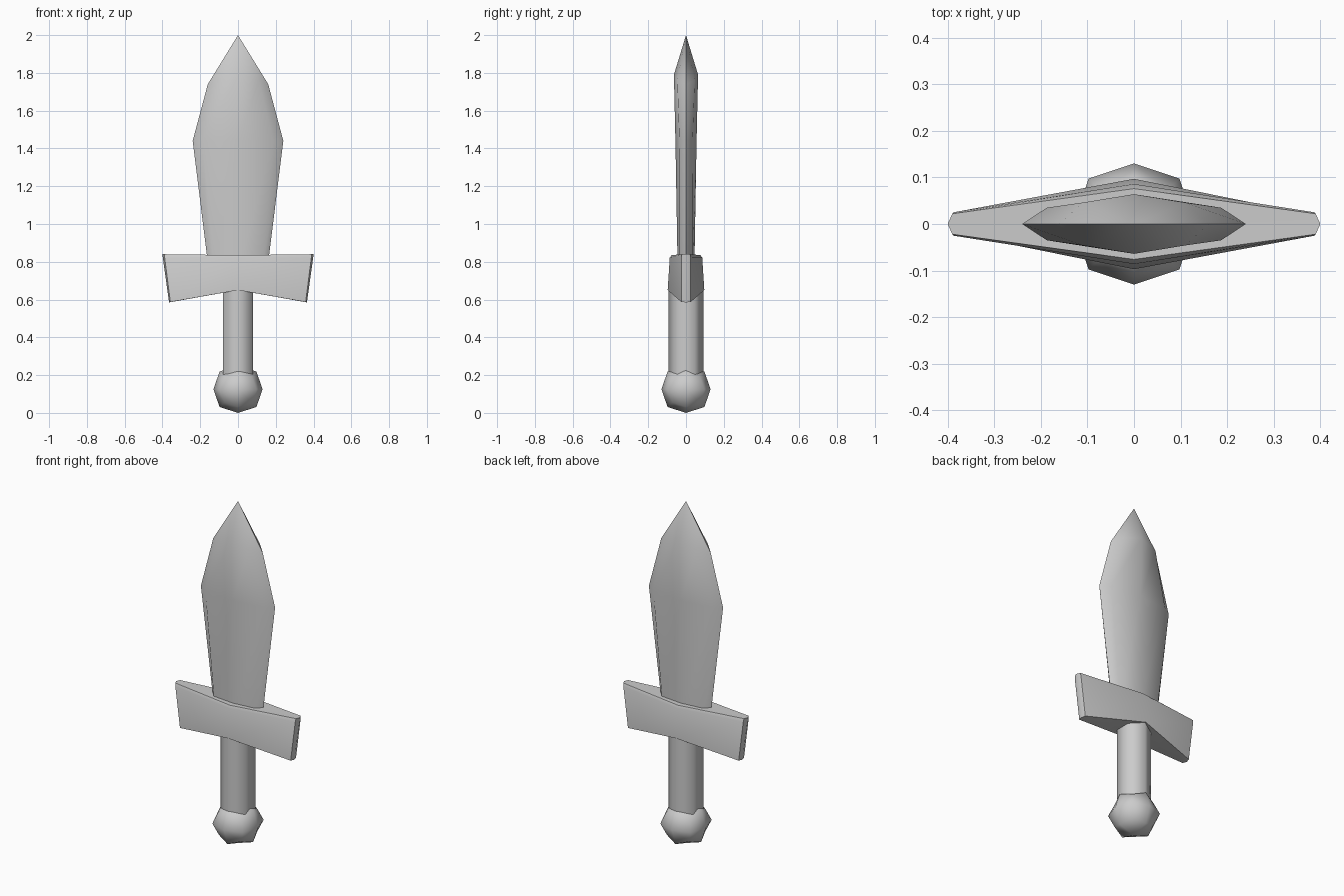
import bpy, bmesh, math

cube = bpy.data.objects.get("Cube")
if cube:
    bpy.data.objects.remove(cube, do_unlink=True)

grey = bpy.data.materials.new("plain grey")
grey.use_nodes = True
grey.diffuse_color = (0.6, 0.6, 0.6, 1)
grey.node_tree.nodes["Principled BSDF"].inputs["Base Color"].default_value = (0.6, 0.6, 0.6, 1)


def finish(name, bm, angle):
    """Turn a bmesh into a smooth-shaded object."""
    bmesh.ops.recalc_face_normals(bm, faces=bm.faces)
    mesh = bpy.data.meshes.new(name)
    bm.to_mesh(mesh)
    bm.free()
    mesh.materials.append(grey)
    obj = bpy.data.objects.new(name, mesh)
    bpy.context.collection.objects.link(obj)
    bpy.ops.object.select_all(action="DESELECT")
    obj.select_set(True)
    bpy.context.view_layer.objects.active = obj
    bpy.ops.object.shade_smooth_by_angle(angle=math.radians(angle))
    return obj


def mirror_ring(quarter):
    """Mirror a quarter outline, from the +x edge to the +y middle, into a full ring."""
    half = quarter + [(-x, y, z) for x, y, z in quarter[-2::-1]]
    return half + [(x, -y, z) for x, y, z in half[-2:0:-1]]


def loft(name, quarters, angle, tip=None):
    """Bridge mirrored rings from bottom to top, with an optional pointed end."""
    bm = bmesh.new()
    rings = [[bm.verts.new(p) for p in mirror_ring(q)] for q in quarters]
    count = len(rings[0])
    for low, high in zip(rings, rings[1:]):
        for i in range(count):
            j = (i + 1) % count
            bm.faces.new((low[i], low[j], high[j], high[i]))

    def fan(ring, point):
        apex = bm.verts.new(point)
        for i in range(count):
            bm.faces.new((ring[i], ring[(i + 1) % count], apex))

    fan(rings[0], (0, 0, quarters[0][-1][2]))
    fan(rings[-1], tip or (0, 0, quarters[-1][-1][2]))
    return finish(name, bm, angle)


# Leaf-shaped blade: cutting edge, bevel and middle ridge at each level
loft("blade", [
    [(0.154, 0, 0.75), (0.125, 0.034, 0.75), (0, 0.044, 0.75)],
    [(0.24, 0, 1.44), (0.187, 0.035, 1.44), (0, 0.056, 1.44)],
    [(0.16, 0, 1.74), (0.11, 0.046, 1.76), (0, 0.064, 1.79)],
], 60, tip=(0, 0, 2))

# Crossguard, thick in the middle, with drooping ends and a slim top bevel
loft("guard", [
    [(0.365, 0, 0.585), (0.358, 0.025, 0.587), (0, 0.097, 0.65)],
    [(0.398, 0, 0.822), (0.388, 0.025, 0.822), (0, 0.086, 0.822)],
    [(0.4, 0, 0.84), (0.39, 0.022, 0.84), (0, 0.076, 0.835)],
], 50)

# Six-sided grip
bm = bmesh.new()
bmesh.ops.create_cone(bm, cap_ends=True, segments=6, radius1=0.092, radius2=0.092, depth=0.54)
for v in bm.verts:
    angle = math.radians(90) + round(math.atan2(v.co.y, v.co.x) / math.radians(30)) * math.radians(30)
    if abs(v.co.x) < 0.01:
        angle -= math.radians(90)
for v in bm.verts:
    v.co.z += 0.45
# Put two corners at the front and back
if not any(abs(v.co.x) < 0.001 for v in bm.verts):
    for v in bm.verts:
        v.co.x, v.co.y = -v.co.y, v.co.x
finish("grip", bm, 62)

# Rounded pommel from a once-subdivided cube
bm = bmesh.new()
bmesh.ops.create_cube(bm, size=2)
for v in bm.verts:
    v.co = (v.co.x * 0.13, v.co.y * 0.13, v.co.z * 0.125 + 0.125)
pommel = finish("pommel", bm, 180)
smooth = pommel.modifiers.new("rounding", "SUBSURF")
smooth.levels = smooth.render_levels = 1
smooth.use_limit_surface = False
